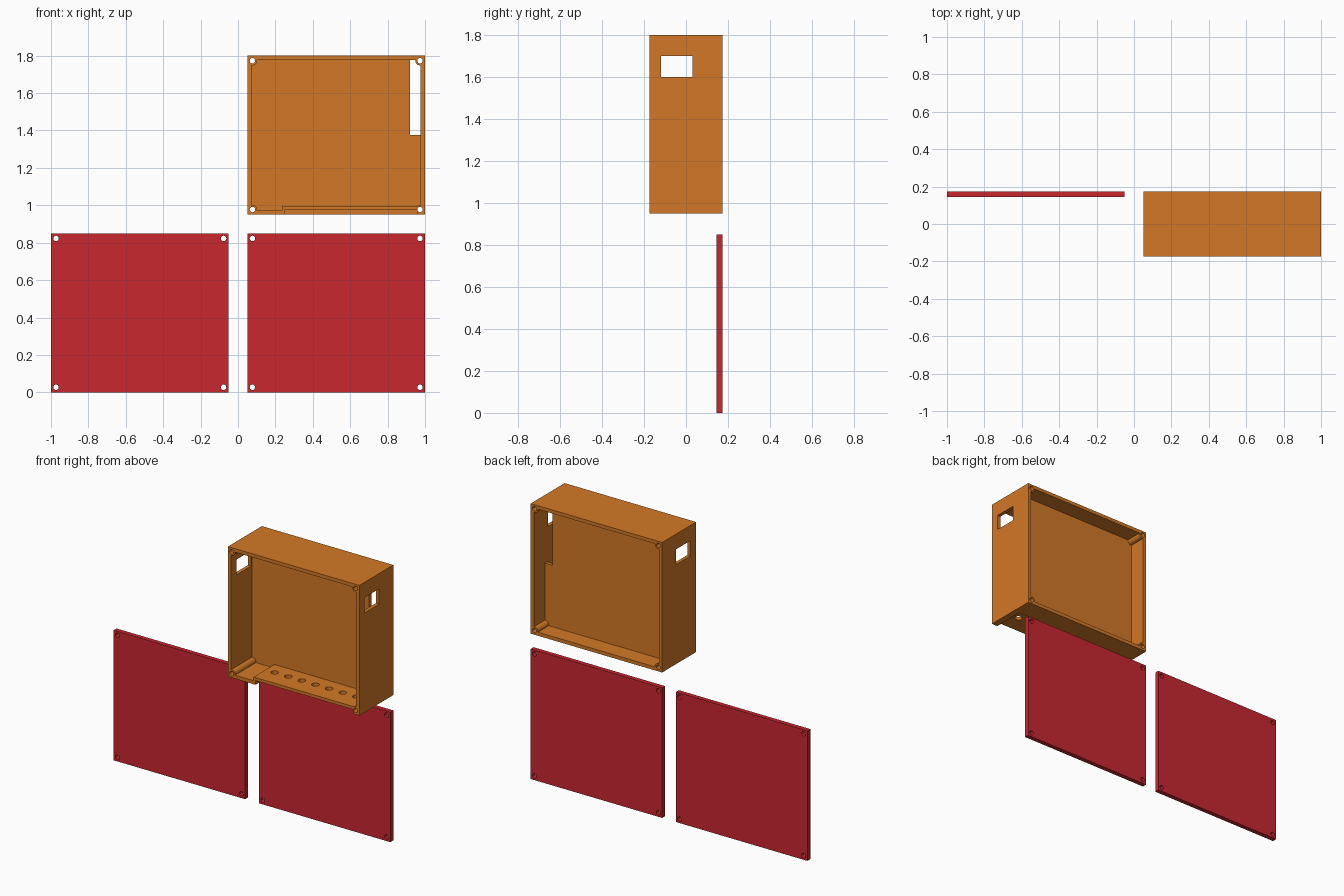
import bpy
from math import pi

if "Cube" in bpy.data.objects:
    bpy.data.objects.remove(bpy.data.objects["Cube"])

Y0, Y1 = -0.175, 0.175            # full depth
X0, X1, Z0, Z1 = 0.05, 1.0, 0.95, 1.80  # case outline
WALL, INSET = 0.023, 0.027        # wall thickness, screw hole inset


def material(name, rgb):
    m = bpy.data.materials.new(name)
    m.diffuse_color = (*rgb, 1)
    m.use_nodes = True
    m.node_tree.nodes["Principled BSDF"].inputs["Base Color"].default_value = m.diffuse_color
    return m


def block(name, x, y, z):
    """Box from (min, max) ranges."""
    bpy.ops.mesh.primitive_cube_add(size=1, location=[sum(r) / 2 for r in (x, y, z)])
    o = bpy.context.object
    o.name = name
    o.scale = [r[1] - r[0] for r in (x, y, z)]
    bpy.ops.object.transform_apply(location=True, rotation=True, scale=True)
    return o


def rod(name, loc, r, length, axis):
    rot = (pi / 2, 0, 0) if axis == 'Y' else (0, 0, 0)
    bpy.ops.mesh.primitive_cylinder_add(vertices=24, radius=r, depth=length,
                                        location=loc, rotation=rot)
    o = bpy.context.object
    o.name = name
    bpy.ops.object.transform_apply(location=True, rotation=True, scale=True)
    return o


def cut(target, cutter):
    """Subtract the cutter, then throw it away."""
    mod = target.modifiers.new("cut", 'BOOLEAN')
    mod.operation, mod.solver, mod.object = 'DIFFERENCE', 'EXACT', cutter
    bpy.context.view_layer.objects.active = target
    bpy.ops.object.modifier_apply(modifier=mod.name)
    bpy.data.objects.remove(cutter)


def corners(x0, x1, z0, z1):
    return [(x, z) for x in (x0 + INSET, x1 - INSET) for z in (z0 + INSET, z1 - INSET)]


def screw_holes(target, x0, x1, z0, z1):
    for x, z in corners(x0, x1, z0, z1):
        cut(target, rod("screw_hole", (x, 0, z), 0.0145, 1, 'Y'))


def finish(o, mat):
    o.data.materials.clear()
    o.data.materials.append(mat)
    bpy.ops.object.select_all(action='DESELECT')
    o.select_set(True)
    bpy.context.view_layer.objects.active = o
    bpy.ops.object.shade_smooth_by_angle(angle=pi / 6)


orange = material("orange", (0.65, 0.19, 0.02))
red = material("red", (0.58, 0.02, 0.03))

# Case: solid block hollowed from front and back, leaving a divider
case = block("case", (X0, X1), (Y0, Y1), (Z0, Z1))
ix, iz = (X0 + WALL, X1 - WALL), (Z0 + WALL, Z1 - WALL)
front = block("front_pocket", ix, (-0.3, 0.04), iz)
back = block("back_pocket", ix, (0.063, 0.3), iz)
slot = block("divider_slot", (0.92, ix[1]), (0.03, 0.07), (1.375, iz[1]))

# Raised floor shelf stays standing in the front pocket
cut(front, block("shelf", (0.235, 1.2), (-0.5, 0.2), (0.9, 0.997)))
# Round corner screw posts stay standing everywhere
for cavity in (front, back, slot):
    for x, z in corners(X0, X1, Z0, Z1):
        cut(cavity, rod("post", (x, 0, z), 0.025, 1, 'Y'))
for cavity in (front, back, slot):
    cut(case, cavity)

# Recess under the shelf, open to the front, with a row of seven holes
cut(case, block("recess", (0.25, 0.957), (-0.3, 0.04), (0.9, 0.977)))
for i in range(7):
    cut(case, rod("shelf_hole", (0.30 + 0.0985 * i, -0.05, 0.98), 0.023, 0.12, 'Z'))

# Window through both side walls
cut(case, block("window", (-0.1, 1.1), (-0.12, 0.03), (1.60, 1.70)))
screw_holes(case, X0, X1, Z0, Z1)
finish(case, orange)

# Two flat cover plates
for name, x0 in (("left_cover", -1.0), ("right_cover", 0.05)):
    cover = block(name, (x0, x0 + 0.95), (0.145, Y1), (0, 0.85))
    screw_holes(cover, x0, x0 + 0.95, 0, 0.85)
    finish(cover, red)
